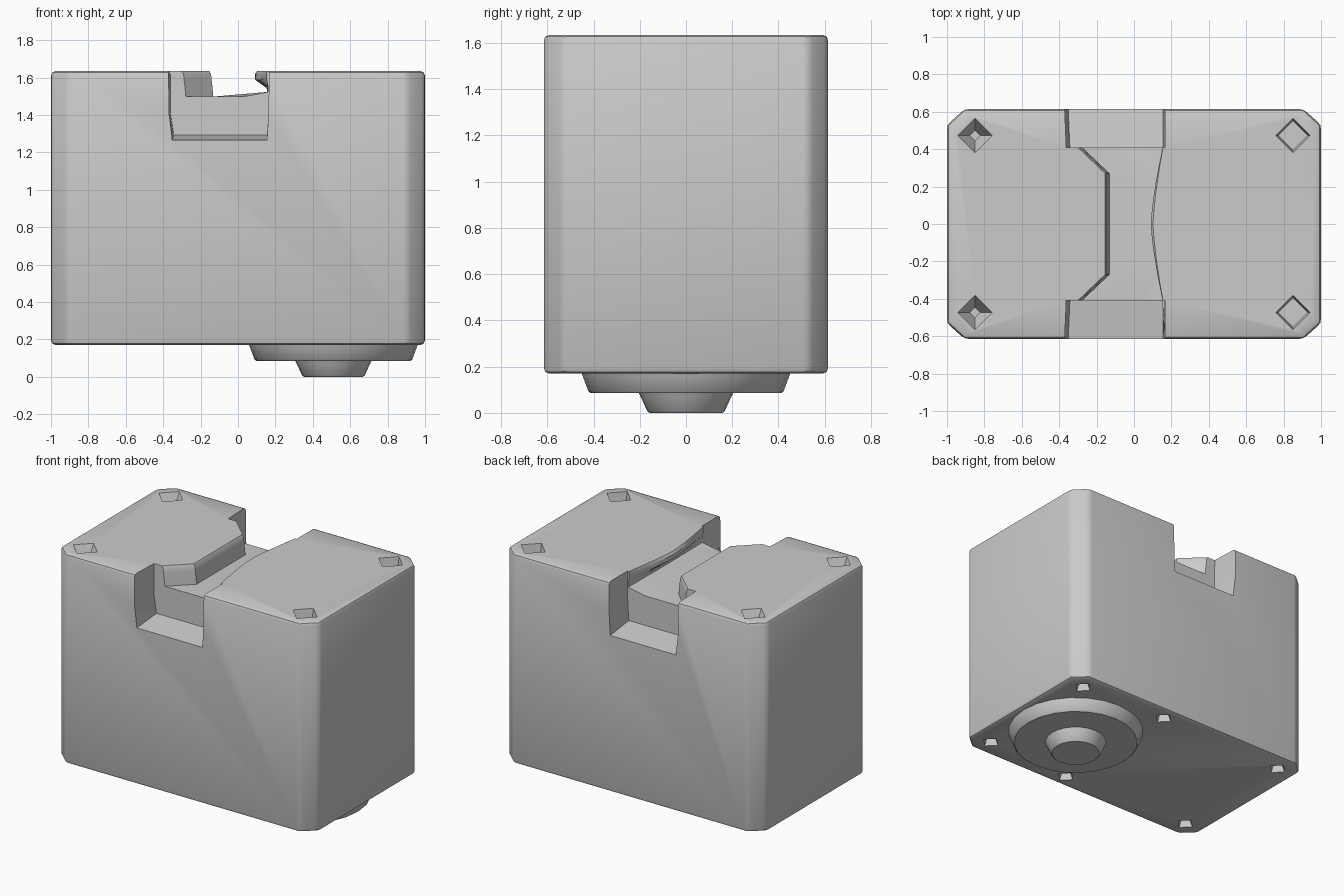
import bpy, bmesh, math

if "Cube" in bpy.data.objects:
    bpy.data.objects.remove(bpy.data.objects["Cube"])

grey = bpy.data.materials.new("plain_grey")
grey.diffuse_color = (0.6, 0.6, 0.6, 1)
grey.use_nodes = True
grey.node_tree.nodes["Principled BSDF"].inputs["Base Color"].default_value = grey.diffuse_color


def loft(name, rings):
    """Closed solid skinned through rings of equal point count."""
    bm = bmesh.new()
    loops = [[bm.verts.new(p) for p in r] for r in rings]
    n = len(loops[0])
    for a, b in zip(loops, loops[1:]):
        for i in range(n):
            j = (i + 1) % n
            bm.faces.new((a[i], a[j], b[j], b[i]))
    caps = [bm.faces.new(loops[0]), bm.faces.new(loops[-1])]
    bmesh.ops.triangulate(bm, faces=caps)
    bmesh.ops.recalc_face_normals(bm, faces=bm.faces)
    me = bpy.data.meshes.new(name)
    bm.to_mesh(me)
    bm.free()
    ob = bpy.data.objects.new(name, me)
    bpy.context.collection.objects.link(ob)
    me.materials.append(grey)
    return ob


def activate(ob):
    bpy.ops.object.select_all(action='DESELECT')
    ob.select_set(True)
    bpy.context.view_layer.objects.active = ob


# Housing: box with chamfered upright corners and softened edges
X, Y, CX, CY = 1.0, 0.615, 0.095, 0.085
bm = bmesh.new()
outline = [(X, -Y + CY), (X, Y - CY), (X - CX, Y), (-X + CX, Y),
           (-X, Y - CY), (-X, -Y + CY), (-X + CX, -Y), (X - CX, -Y)]
base = bm.faces.new([bm.verts.new((x, y, 0.17)) for x, y in outline])
top = bmesh.ops.extrude_face_region(bm, geom=[base])
bmesh.ops.translate(bm, vec=(0, 0, 1.465),
                    verts=[g for g in top["geom"] if isinstance(g, bmesh.types.BMVert)])
bmesh.ops.recalc_face_normals(bm, faces=bm.faces)
bmesh.ops.bevel(bm, geom=bm.edges[:], offset=0.024, segments=2, profile=0.5, affect='EDGES')
mesh = bpy.data.meshes.new("housing")
bm.to_mesh(mesh)
bm.free()
mesh.materials.append(grey)
housing = bpy.data.objects.new("housing", mesh)
bpy.context.collection.objects.link(housing)

cutters = []

# Deep notches where the channel meets the front and back walls
for s in (-1, 1):
    def notch(z_out, z_in, left, right):
        return [(left, s * 0.70, z_out), (right, s * 0.70, z_out),
                (right, s * 0.41, z_in), (left + 0.012, s * 0.41, z_in)]
    cutters.append(loft("notch_cutter", [
        notch(1.255, 1.292, -0.355, 0.155),
        notch(1.41, 1.41, -0.373, 0.163),
        notch(1.75, 1.75, -0.375, 0.168)]))

# Shallow middle channel: angled left wall, bowed overhanging lip on the right
ys = [0.43 - 0.86 * i / 16 for i in range(17)]


def channel(z, shift, bow, rise=0.0):
    pts = [(0.03, -0.43, z), (-0.30 + shift, -0.43, z), (-0.132 + shift, -0.27, z),
           (-0.132 + shift, 0.27, z), (-0.30 + shift, 0.43, z), (0.03, 0.43, z)]
    for y in ys:
        t = (abs(y) / 0.45) ** 1.4
        pts.append((0.162 - bow * (1 - t), y, z + rise))
    return pts


cutters.append(loft("channel_cutter", [
    channel(1.498, 0, 0.005, 0.025), channel(1.545, -0.004, 0.01),
    channel(1.57, -0.007, 0.045), channel(1.588, -0.009, 0.07),
    channel(1.618, -0.012, 0.072), channel(1.638, -0.024, 0.058),
    channel(1.72, -0.03, 0.055)]))


# Diamond screw sockets: four on top, six underneath
def socket(x, y, z_face, depth, size, taper):
    def ring(z, r):
        return [(x + r * math.cos(a), y + r * math.sin(a), z)
                for a in (k * math.pi / 2 for k in range(4))]
    out = 0.02 if depth > 0 else -0.02
    cutters.append(loft("socket_cutter", [
        ring(z_face + out, size), ring(z_face, size), ring(z_face - depth, size * taper)]))


for sy in (-1, 1):
    socket(-0.85, sy * 0.473, 1.635, 0.12, 0.092, 0.3)
    socket(0.85, sy * 0.473, 1.635, 0.07, 0.092, 0.85)
    for x, y in ((-0.85, 0.48), (0.85, 0.48), (0.17, 0.51)):
        socket(x, sy * y, 0.17, -0.07, 0.062, 0.5)

for c in cutters:
    c.hide_render = True
    m = housing.modifiers.new("cut", 'BOOLEAN')
    m.operation = 'DIFFERENCE'
    m.solver = 'EXACT'
    m.object = c

activate(housing)
bpy.ops.object.convert(target='MESH')
for c in cutters:
    bpy.data.objects.remove(c)
activate(housing)
bpy.ops.object.shade_smooth_by_angle(angle=math.radians(30))

# Stepped round boss under the housing
for name, sections in (
        ("boss_flange", ((0.455, 0.18), (0.445, 0.155), (0.422, 0.093), (0.412, 0.085))),
        ("boss_tip", ((0.207, 0.09), (0.196, 0.07), (0.168, 0.008), (0.158, 0.0)))):
    boss = loft(name, [[(0.51 + r * math.cos(2 * math.pi * k / 24),
                         r * math.sin(2 * math.pi * k / 24), z) for k in range(24)]
                       for r, z in sections])
    activate(boss)
    bpy.ops.object.shade_smooth_by_angle(angle=math.radians(32))
